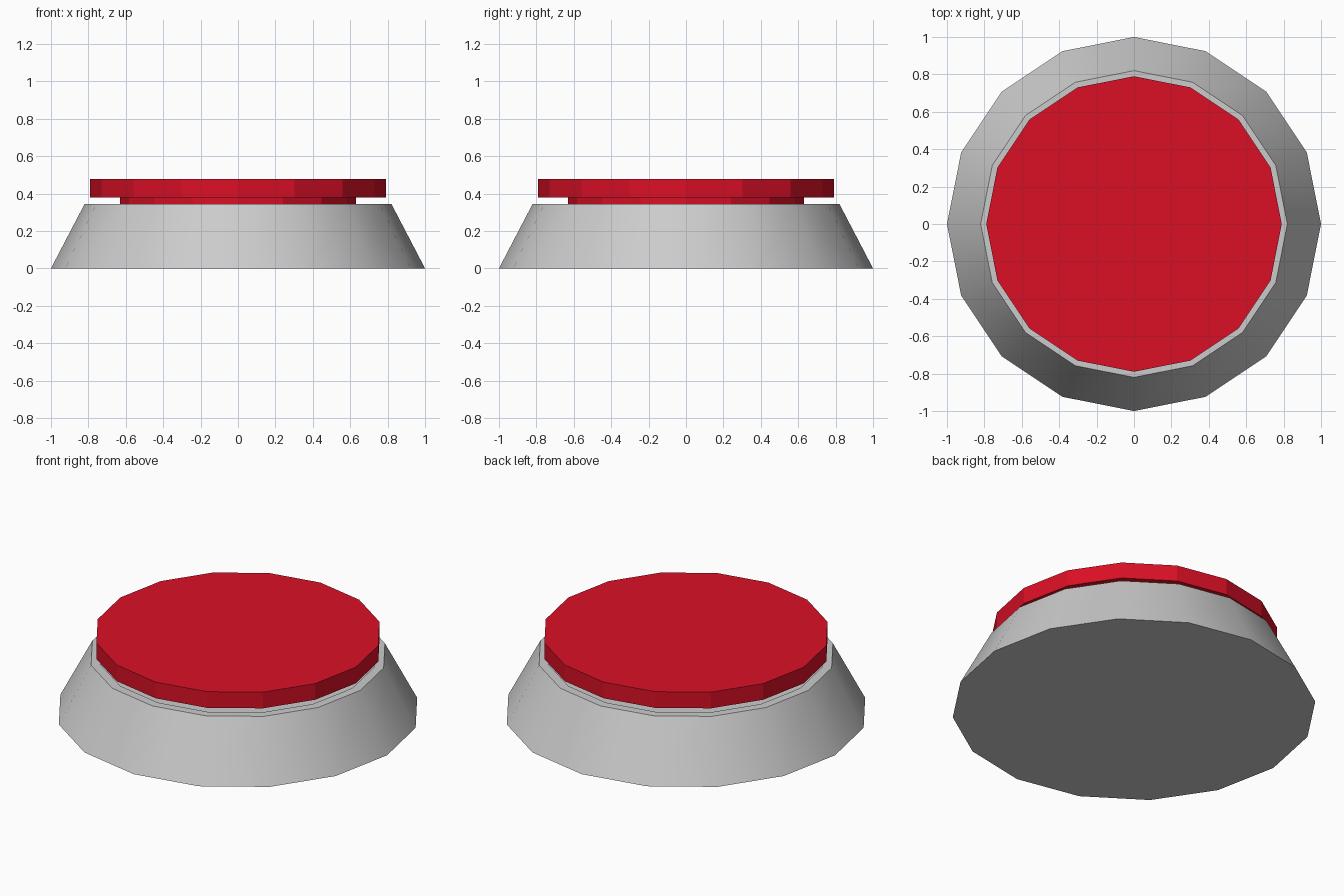
import bpy, bmesh, math

if "Cube" in bpy.data.objects:
    bpy.data.objects.remove(bpy.data.objects["Cube"])

SIDES = 16


def material(name, rgb):
    m = bpy.data.materials.new(name)
    m.diffuse_color = (*rgb, 1.0)
    m.use_nodes = True
    m.node_tree.nodes["Principled BSDF"].inputs["Base Color"].default_value = m.diffuse_color
    return m


def lathe(name, profile, mat, smooth=False):
    """Closed turned solid from (radius, z) rings, bottom to top."""
    bm = bmesh.new()
    rings = []
    for r, z in profile:
        rings.append([bm.verts.new((r * math.cos(2 * math.pi * i / SIDES),
                                    r * math.sin(2 * math.pi * i / SIDES), z))
                      for i in range(SIDES)])
    for a, b in zip(rings, rings[1:]):
        for i in range(SIDES):
            j = (i + 1) % SIDES
            bm.faces.new((a[i], a[j], b[j], b[i]))
    bm.faces.new(rings[0][::-1])
    bm.faces.new(rings[-1])
    bmesh.ops.recalc_face_normals(bm, faces=bm.faces)
    me = bpy.data.meshes.new(name)
    bm.to_mesh(me)
    bm.free()
    me.materials.append(mat)
    ob = bpy.data.objects.new(name, me)
    bpy.context.collection.objects.link(ob)
    if smooth:
        bpy.ops.object.select_all(action='DESELECT')
        ob.select_set(True)
        bpy.context.view_layer.objects.active = ob
        bpy.ops.object.shade_smooth_by_angle(angle=math.radians(30))
    return ob


grey = material("light grey", (0.60, 0.60, 0.60))
red = material("red", (0.70, 0.005, 0.019))

# Sloped housing with a shallow recess inside its rim
lathe("base", [(1.0, 0), (0.82, 0.345), (0.767, 0.345), (0.767, 0.325)], grey, smooth=True)

# Push button: narrow stem under a wide flat cap, one solid
lathe("button", [(0.63, 0.32), (0.63, 0.38), (0.79, 0.38), (0.79, 0.478)], red)
